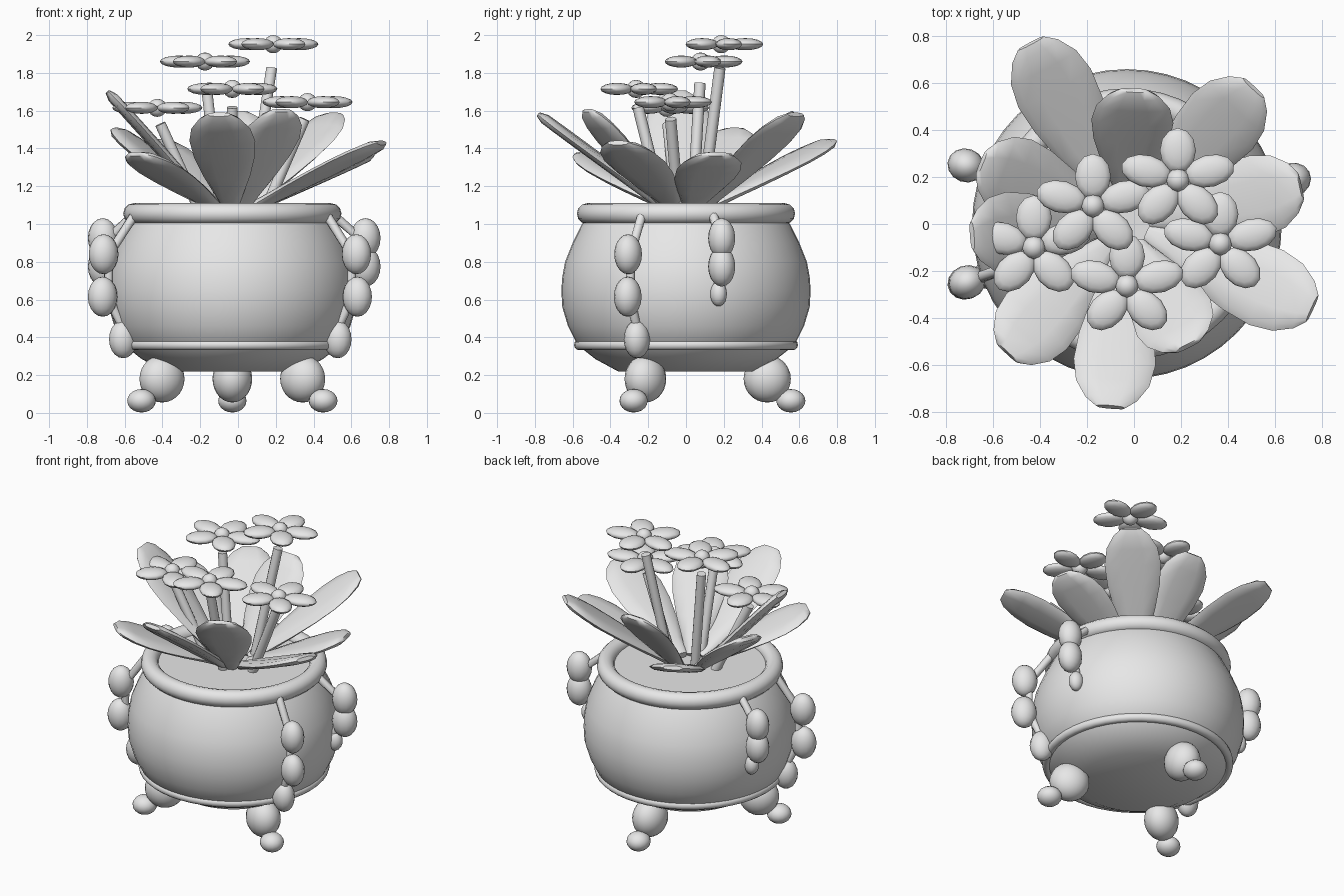
import bpy, bmesh, math
from mathutils import Vector, Matrix

if "Cube" in bpy.data.objects:
    bpy.data.objects.remove(bpy.data.objects["Cube"])

CX = -0.03  # pot axis
clay = bpy.data.materials.new("light grey")
clay.diffuse_color = (0.8, 0.8, 0.8, 1)
clay.use_nodes = True
clay.node_tree.nodes["Principled BSDF"].inputs["Base Color"].default_value = clay.diffuse_color


def finish(name, bm, angle=50):
    bmesh.ops.recalc_face_normals(bm, faces=bm.faces)
    me = bpy.data.meshes.new(name)
    bm.to_mesh(me)
    bm.free()
    ob = bpy.data.objects.new(name, me)
    bpy.context.collection.objects.link(ob)
    me.materials.append(clay)
    bpy.ops.object.select_all(action='DESELECT')
    ob.select_set(True)
    bpy.context.view_layer.objects.active = ob
    bpy.ops.object.shade_smooth_by_angle(angle=math.radians(angle))
    return ob


def loft(bm, rings, closed=False):
    vs = [[bm.verts.new(p) for p in r] for r in rings]
    pairs = list(zip(vs, vs[1:])) + ([(vs[-1], vs[0])] if closed else [])
    for a, b in pairs:
        n = len(a)
        for i in range(n):
            bm.faces.new((a[i], a[(i + 1) % n], b[(i + 1) % n], b[i]))
    if not closed:
        bm.faces.new(vs[0])
        bm.faces.new(vs[-1])


def lathe(name, profile, n=48, closed=False):
    bm = bmesh.new()
    loft(bm, [[(CX + r * math.cos(2 * math.pi * i / n), r * math.sin(2 * math.pi * i / n), z)
               for i in range(n)] for r, z in profile], closed)
    return finish(name, bm, 35)


def blob(bm, loc, scale, turn=0, u=16, v=10):
    m = Matrix.Translation(loc) @ Matrix.Rotation(turn, 4, 'Z') @ Matrix.Diagonal((*scale, 1))
    bmesh.ops.create_uvsphere(bm, u_segments=u, v_segments=v, radius=1, matrix=m)


def tube(bm, pts, r, n=8):
    pts = [Vector(p) for p in pts]
    rings = []
    for i, p in enumerate(pts):
        d = (pts[min(i + 1, len(pts) - 1)] - pts[max(i - 1, 0)]).normalized()
        s = d.cross(Vector((0.31, 0.95, 0))).normalized()
        t = d.cross(s)
        rings.append([p + r * (s * math.cos(2 * math.pi * k / n) + t * math.sin(2 * math.pi * k / n))
                      for k in range(n)])
    loft(bm, rings)


def polar(r, a, z):
    return Vector((CX + r * math.cos(a), r * math.sin(a), z))


def ring(name, major, minor_r, minor_z, z):
    lathe(name, [(major + minor_r * math.cos(k * math.pi / 6), z + minor_z * math.sin(k * math.pi / 6))
                 for k in range(12)], closed=True)


# Pot body, rim, lower band and soil
lathe("pot_body", [(0.36, 0.22), (0.48, 0.285), (0.575, 0.36), (0.625, 0.46), (0.655, 0.56), (0.66, 0.65),
                   (0.655, 0.72), (0.64, 0.8), (0.6, 0.9), (0.55, 1.0), (0.52, 1.04)])
ring("pot_rim", 0.523, 0.055, 0.055, 1.055)
ring("pot_band", 0.565, 0.028, 0.028, 0.36)
lathe("soil", [(0.5, 1.02), (0.48, 1.06)])

# Three feet with toes
for i, deg in enumerate((90, 210, 330)):
    a = math.radians(deg)
    bm = bmesh.new()
    blob(bm, polar(0.43, a, 0.18), (0.125, 0.105, 0.125), a, 20, 14)
    blob(bm, polar(0.555, a, 0.064), (0.077, 0.075, 0.062), a)
    finish("foot_%d" % i, bm)

# Four hanging bead strands: long in front, short at the back
long_beads = [(0.725, 0.84, 1), (0.73, 0.615, 1), (0.615, 0.39, 0.95)]
short_beads = [(0.73, 0.925, 1), (0.73, 0.775, 1), (0.665, 0.63, 0.62)]
for i, (deg, beads) in enumerate(((-25, long_beads), (200, long_beads),
                                  (15, short_beads), (160, short_beads))):
    a = math.radians(deg)
    bm = bmesh.new()
    for r, z, s in beads:
        blob(bm, polar(r, a, z), (0.08 * s, 0.072 * s, 0.106 * s), a, 14, 10)
    tube(bm, [polar(0.55, a, 1.05)] + [polar(r - 0.03, a, z) for r, z, s in beads], 0.025)
    finish("bead_strand_%d" % i, bm)

# Leaves: tapered blades from the pot centre to each tip
tips = [(-0.44, 0.77, 1.44), (-0.65, 0.26, 1.50), (0.0, 0.57, 1.59), (0.51, 0.58, 1.58), (0.71, 0.16, 1.37),
        (-0.69, -0.05, 1.70), (0.76, -0.36, 1.43), (-0.10, -0.78, 1.58), (-0.54, -0.55, 1.37),
        (0.23, -0.52, 1.60)]
blade = [(0, 0.04), (0.15, 0.075), (0.35, 0.125), (0.55, 0.162), (0.72, 0.175),
         (0.85, 0.157), (0.95, 0.11), (1, 0.062)]
for i, tip in enumerate(tips):
    tip = Vector(tip)
    a = math.atan2(tip.y, tip.x - CX)
    base = polar(0.10, a, 1.08)
    d = tip - base
    side = Vector((-math.sin(a), math.cos(a), 0))
    up = d.cross(side).normalized()
    bm = bmesh.new()
    rings = []
    for t, w in blade:
        h = 0.026 if t < 0.98 else 0.012
        sec = [(1, 0), (0.82, 0.7), (0.4, 1), (-0.4, 1), (-0.82, 0.7), (-1, 0),
               (-0.82, -0.7), (-0.4, -1), (0.4, -1), (0.82, -0.7)]
        rings.append([base + d * t + side * (w * x) + up * (h * y) for x, y in sec])
    loft(bm, rings)
    finish("leaf_%d" % i, bm)

# Flowers with five petals, a round centre and a stem
flowers = [(-0.175, 0.077, 1.86), (0.187, 0.187, 1.952), (-0.427, -0.10, 1.615),
           (0.368, -0.085, 1.645), (-0.03, -0.264, 1.715)]
for i, (x, y, z) in enumerate(flowers):
    bm = bmesh.new()
    for k in range(5):
        a = math.radians(90 + 72 * k)
        blob(bm, (0.126 * math.cos(a), 0.126 * math.sin(a), 0), (0.096, 0.068, 0.032), a, 12, 8)
    bmesh.ops.scale(bm, vec=(1.13, 1, 1), verts=bm.verts)
    blob(bm, (0, 0, 0), (0.05, 0.05, 0.048), 0, 12, 8)
    bmesh.ops.translate(bm, vec=(x, y, z), verts=bm.verts)
    finish("flower_%d" % i, bm)
    bm = bmesh.new()
    top = z - 0.118 * (z - 0.89)
    tube(bm, [(CX + 0.4 * (x - CX), 0.42 * y, 1.04), (CX + 0.96 * (x - CX), 0.96 * y, top)], 0.03, 10)
    finish("stem_%d" % i, bm)
